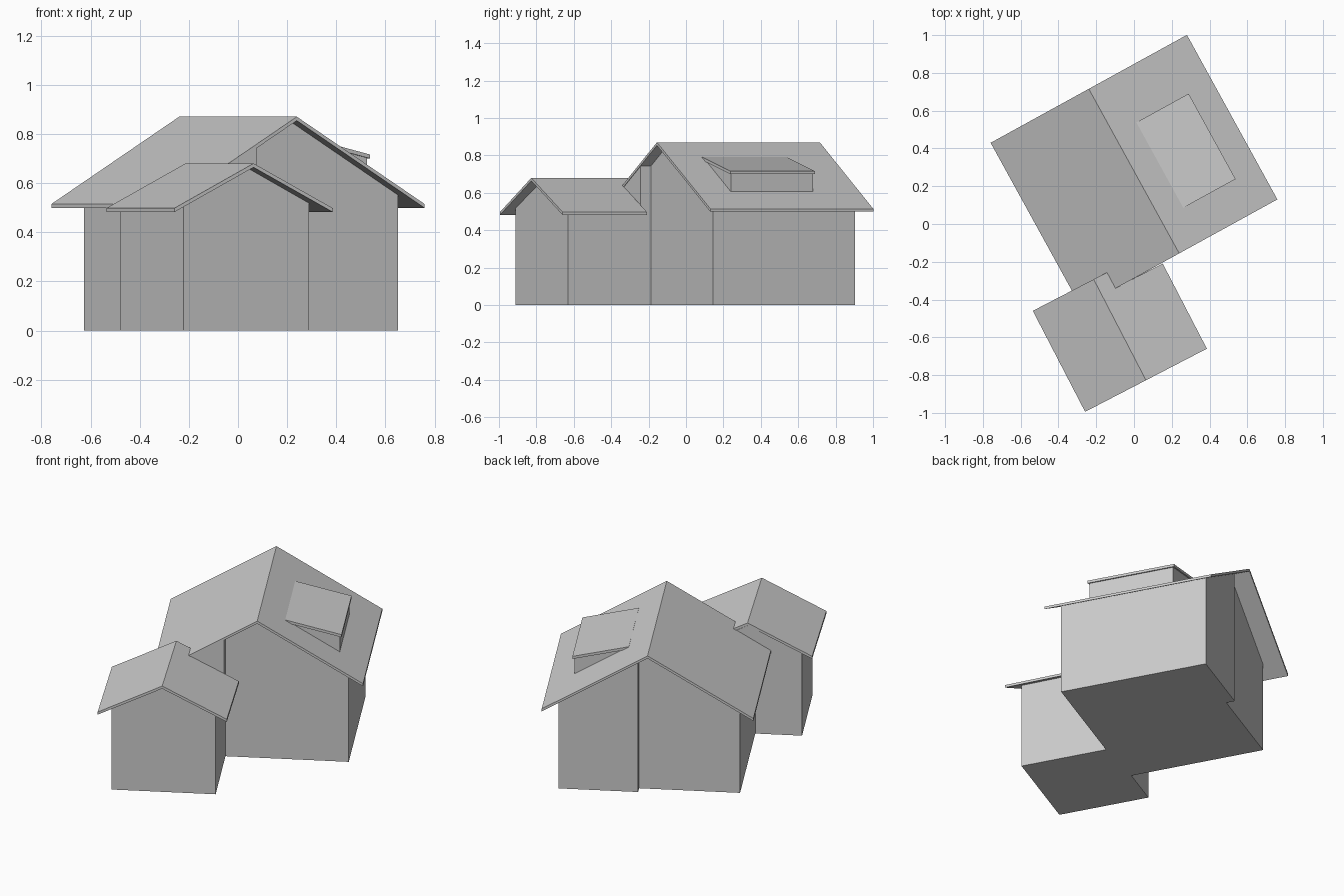
import bpy, bmesh
from math import radians
from mathutils import Matrix

cube = bpy.data.objects.get("Cube")
if cube:
    bpy.data.objects.remove(cube, do_unlink=True)

grey = bpy.data.materials.new("plain_grey")
grey.use_nodes = True
colour = (0.6, 0.6, 0.6, 1)
grey.diffuse_color = colour
grey.node_tree.nodes["Principled BSDF"].inputs["Base Color"].default_value = colour


def frame(x, y, degrees):
    return Matrix.Translation((x, y, 0)) @ Matrix.Rotation(radians(degrees), 4, "Z")


def prism(name, place, profiles):
    """Extrude each (x-z outline, y start, y end) into one object."""
    bm = bmesh.new()
    for outline, y0, y1 in profiles:
        face = bm.faces.new([bm.verts.new((x, y0, z)) for x, z in outline])
        moved = bmesh.ops.extrude_face_region(bm, geom=[face])["geom"]
        bmesh.ops.translate(bm, vec=(0, y1 - y0, 0),
                            verts=[v for v in moved if isinstance(v, bmesh.types.BMVert)])
    bmesh.ops.recalc_face_normals(bm, faces=bm.faces)
    bm.transform(place)
    mesh = bpy.data.meshes.new(name)
    bm.to_mesh(mesh)
    bm.free()
    mesh.materials.append(grey)
    obj = bpy.data.objects.new(name, mesh)
    bpy.context.collection.objects.link(obj)
    return obj


def wall_outline(x0, x1, ridge, ridge_z, slope):
    """Wall section that reaches up to the underside of a gable roof."""
    def top(x):
        return ridge_z - 0.013 - slope * abs(x - ridge)
    points = [(x0, 0), (x1, 0), (x1, top(x1))]
    if x0 < ridge < x1:
        points.append((ridge, top(ridge)))
    return points + [(x0, top(x0))]


def slab(x0, x1, z0, z1, thick=0.016):
    return [(x0, z0), (x1, z1), (x1, z1 - thick), (x0, z0 - thick)]


house = frame(0, 0.28, 28.8)
wing = frame(-0.075, -0.56, 27.4)
HALF, RIDGE, EAVE = 0.593, 0.87, 0.515
SLOPE = (RIDGE - EAVE) / HALF

# Main house walls: three bays with stepped front and back
bays = [(-0.506, -0.185, -0.494, 0.382),
        (-0.185, 0.06, -0.432, 0.382),
        (0.06, 0.506, -0.432, 0.432)]
prism("main_walls", house,
      [(wall_outline(a, b, 0, RIDGE, SLOPE), y0, y1) for a, b, y0, y1 in bays])

# Main roof
prism("main_roof", house,
      [(slab(0, side * HALF, RIDGE, EAVE), -0.497, 0.497) for side in (-1, 1)])

# Front wing walls
W_HALF, W_RIDGE, W_EAVE = 0.363, 0.68, 0.498
W_SLOPE = (W_RIDGE - W_EAVE) / W_HALF
prism("wing_walls", house,
      [(wall_outline(-0.768, -0.185, -0.475, W_RIDGE, W_SLOPE), -0.937, -0.405)])

# Front wing roof: the left slope is full, the right is trimmed at the main gable
valley = 0.085
valley_z = W_RIDGE - W_SLOPE * valley
prism("wing_roof", wing,
      [(slab(0, -W_HALF, W_RIDGE, W_EAVE), -0.301, 0.301),
       (slab(0, valley, W_RIDGE, valley_z), -0.301, 0.301),
       (slab(valley, W_HALF, valley_z, W_EAVE), -0.301, 0.207)])

# Shed dormer on the right slope
prism("dormer_walls", house,
      [([(0.15, 0.775), (0.44, 0.705), (0.44, 0.595), (0.15, 0.768)], -0.288, 0.212)])
prism("dormer_roof", house, [(slab(0.135, 0.451, 0.791, 0.716), -0.296, 0.22)])
